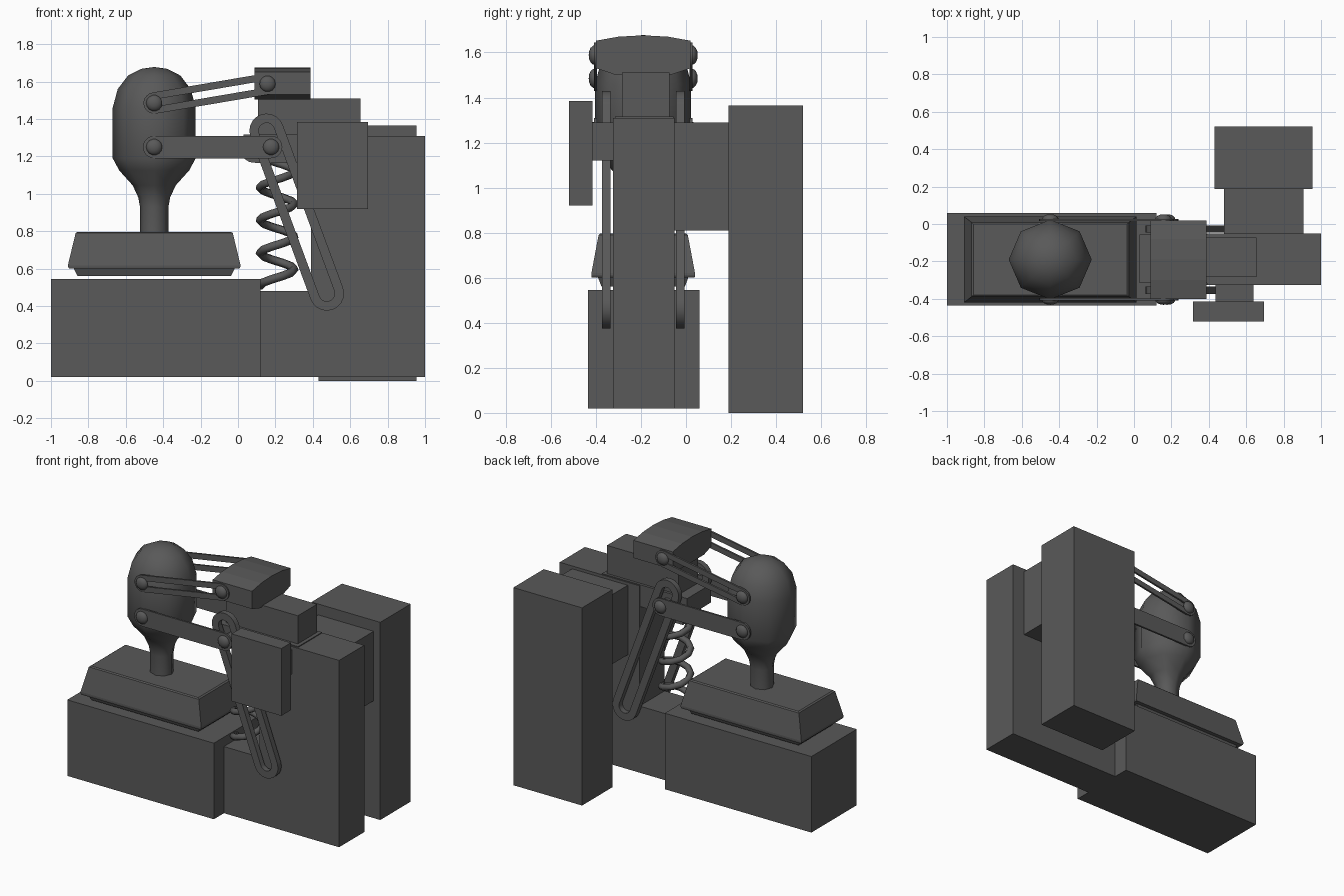
import bpy, bmesh, math
from mathutils import Vector

if "Cube" in bpy.data.objects:
    bpy.data.objects.remove(bpy.data.objects["Cube"])

CY = -0.19  # centre plane of the hammer

# Dark iron colour shared by all parts
IRON = bpy.data.materials.new("dark_iron")
IRON.diffuse_color = (0.1, 0.1, 0.1, 1)
IRON.use_nodes = True
IRON.node_tree.nodes["Principled BSDF"].inputs["Base Color"].default_value = IRON.diffuse_color


def finish(name, bm, smooth=None):
    bmesh.ops.recalc_face_normals(bm, faces=bm.faces)
    me = bpy.data.meshes.new(name)
    bm.to_mesh(me)
    bm.free()
    me.materials.append(IRON)
    ob = bpy.data.objects.new(name, me)
    bpy.context.collection.objects.link(ob)
    if smooth:
        bpy.ops.object.select_all(action='DESELECT')
        bpy.context.view_layer.objects.active = ob
        ob.select_set(True)
        bpy.ops.object.shade_smooth_by_angle(angle=math.radians(smooth))
    return ob


def box(name, x0, x1, y0, y1, z0, z1):
    bm = bmesh.new()
    bmesh.ops.create_cube(bm, size=1)
    for v in bm.verts:
        v.co = ((x0 + x1) / 2 + v.co.x * (x1 - x0),
                (y0 + y1) / 2 + v.co.y * (y1 - y0),
                (z0 + z1) / 2 + v.co.z * (z1 - z0))
    return finish(name, bm)


def extrude(name, pts, vec, smooth=None):
    bm = bmesh.new()
    f = bm.faces.new([bm.verts.new(p) for p in pts])
    r = bmesh.ops.extrude_face_region(bm, geom=[f])
    bmesh.ops.translate(bm, vec=vec,
                        verts=[v for v in r['geom'] if isinstance(v, bmesh.types.BMVert)])
    return finish(name, bm, smooth)


def bridge(bm, loops, closed=False):
    n = len(loops[0])
    pairs = list(zip(loops, loops[1:])) + ([(loops[-1], loops[0])] if closed else [])
    for a, b in pairs:
        for i in range(n):
            j = (i + 1) % n
            bm.faces.new((a[i], a[j], b[j], b[i]))


def capsule(a, b, r, n=10):
    # stadium outline in the XZ plane around segment a-b
    ang = math.atan2(b[1] - a[1], b[0] - a[0])
    out = []
    for c, start in ((a, ang + math.pi / 2), (b, ang - math.pi / 2)):
        for i in range(n + 1):
            t = start + math.pi * i / n
            out.append((c[0] + r * math.cos(t), c[1] + r * math.sin(t)))
    return out


def link(name, a, b, r, y0, y1, slot=None):
    # bar with rounded ends, optionally slotted
    if slot is None:
        return extrude(name, [(x, y0, z) for x, z in capsule(a, b, r)], (0, y1 - y0, 0), 40)
    bm = bmesh.new()
    loops = [[bm.verts.new((x, y, z)) for x, z in capsule(a, b, q)]
             for q, y in ((r, y0), (r, y1), (slot, y1), (slot, y0))]
    bridge(bm, loops, closed=True)
    return finish(name, bm, 40)


def lathe(name, profile, origin, axis, n, smooth=40, squash=1):
    # revolve (radius, height) points; axis 'Z', or +1/-1 for along y
    bm = bmesh.new()
    loops = []
    for r, h in profile:
        ring = []
        for i in range(n):
            t = 2 * math.pi * i / n
            c, s = r * math.cos(t), r * math.sin(t)
            p = (c, s * squash, h) if axis == 'Z' else (c, h * axis, s)
            ring.append(bm.verts.new(Vector(origin) + Vector(p)))
        loops.append(ring)
    bridge(bm, loops)
    bm.faces.new(loops[0])
    bm.faces.new(loops[-1])
    bmesh.ops.remove_doubles(bm, verts=bm.verts, dist=1e-5)
    return finish(name, bm, smooth)


# Base and L-shaped column
box("anvil_base", -1, 0.12, -0.435, 0.06, 0.02, 0.545)
extrude("column", [(x, -0.325, z) for x, z in
                   ((0.12, 0.02), (1, 0.02), (1, 1.31), (0.39, 1.31), (0.39, 0.48), (0.12, 0.48))],
        (0, 0.275, 0))

# Motor housing and control box with their connectors
box("motor_housing", 0.43, 0.955, 0.188, 0.52, 0, 1.365)
box("motor_connector", 0.48, 0.905, -0.06, 0.188, 0.81, 1.29)
box("control_box", 0.315, 0.695, -0.52, -0.415, 0.92, 1.385)
box("control_connector", 0.435, 0.64, -0.415, -0.32, 1.12, 1.29)

# Ram, collar and arched yoke
extrude("ram_collar", [(x, -0.315, z) for x, z in
                       ((0.03, 1.316), (0.03, 1.19), (0.06, 1.17), (0.1, 1.165),
                        (0.68, 1.165), (0.68, 1.316))], (0, 0.26, 0))
box("ram_block", 0.107, 0.655, -0.283, -0.073, 1.3, 1.51)
yoke = [(-0.21, 1.652), (-0.11, 1.67), (0, 1.676), (0.11, 1.67), (0.21, 1.652),
        (0.21, 1.53), (0.13, 1.503), (-0.13, 1.503), (-0.21, 1.53)]
extrude("yoke", [(0.087, CY + y, z) for y, z in yoke], (0.3, 0, 0))

# Hammer head with neck
lathe("hammer_head", [(0, 1.678), (0.07, 1.668), (0.14, 1.632), (0.195, 1.56), (0.222, 1.46),
                      (0.222, 1.19), (0.187, 1.125), (0.115, 1.045), (0.085, 0.98),
                      (0.076, 0.93), (0.076, 0.78)], (-0.448, CY, 0), 'Z', 8, 50, 0.96)

# Die under the neck: stacked rectangles (half x, half y, z)
bm = bmesh.new()
rings = []
for hx, hy, z in ((0.41, 0.185, 0.56), (0.43, 0.2, 0.6), (0.455, 0.228, 0.6),
                  (0.461, 0.23, 0.61), (0.461, 0.23, 0.62), (0.42, 0.198, 0.79),
                  (0.41, 0.19, 0.797)):
    rings.append([bm.verts.new((-0.448 + sx * hx, CY + sy * hy, z))
                  for sx, sy in ((-1, -1), (1, -1), (1, 1), (-1, 1))])
bridge(bm, rings)
bm.faces.new(rings[0])
bm.faces.new(rings[-1])
finish("hammer_die", bm)

# Linkage and rivets, mirrored on both sides
LOW = ((-0.448, 1.25), (0.177, 1.25))
UP = ((-0.448, 1.485), (0.158, 1.588))
dome = [(0.043, 0), (0.043, 0.006), (0.034, 0.017), (0.018, 0.024), (0, 0.026)]
for side, s in (("front", -1), ("back", 1)):
    ya, yb = CY + s * 0.205, CY + s * 0.218
    link("lower_link_" + side, *LOW, 0.06, ya, yb)
    link("upper_link_" + side, *UP, 0.057, ya, yb, slot=0.019)
    link("slotted_arm_" + side, (0.153, 1.337), (0.475, 0.467), 0.092,
         CY + s * 0.145, CY + s * 0.183, slot=0.042)
    for i, (x, z) in enumerate(LOW + UP):
        lathe(f"rivet_{side}_{i}", dome, (x, CY + s * 0.216, z), s, 14)

# Cross pin through the slotted arms
lathe("cross_pin", [(0.032, -0.21), (0.032, 0.21)], (0.177, CY, 1.25), 1, 14)

# Return spring
cu = bpy.data.curves.new("return_spring", 'CURVE')
cu.dimensions = '3D'
cu.bevel_depth = 0.023
cu.bevel_resolution = 1
cu.use_fill_caps = True
cu.materials.append(IRON)
sp = cu.splines.new('POLY')
N = 40
sp.points.add(N)
for i, p in enumerate(sp.points):
    t = math.pi + 2 * math.pi * 4 * i / N
    p.co = (0.209 + 0.092 * math.cos(t), CY + 0.092 * math.sin(t), 0.508 + 0.7 * i / N, 1)
bpy.context.collection.objects.link(bpy.data.objects.new("return_spring", cu))
